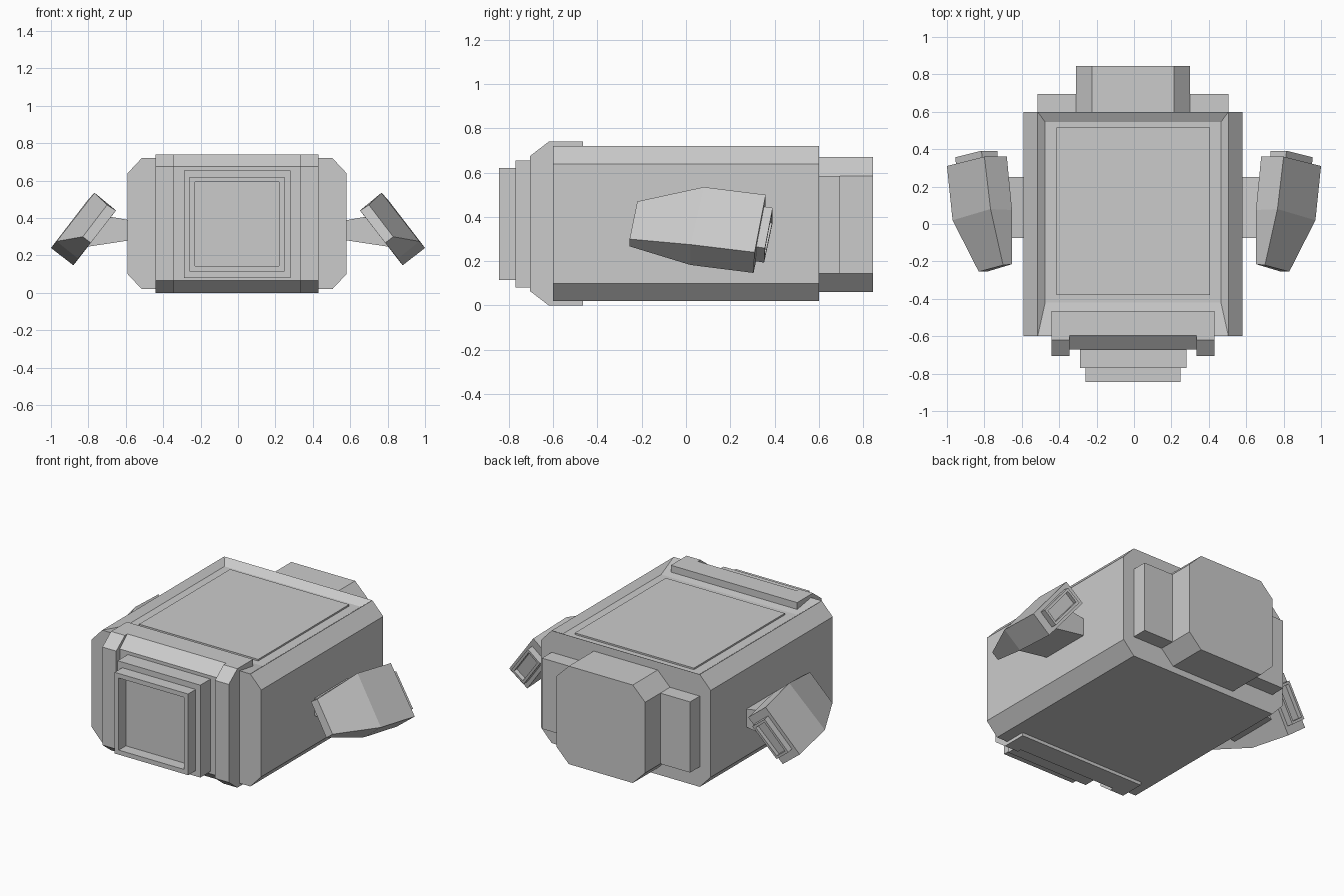
import bpy, bmesh
from mathutils import Vector

old = bpy.data.objects.get("Cube")
if old:
    bpy.data.objects.remove(old, do_unlink=True)

grey = bpy.data.materials.new("light_grey")
grey.use_nodes = True
grey.diffuse_color = (0.6, 0.6, 0.6, 1)
grey.node_tree.nodes["Principled BSDF"].inputs["Base Color"].default_value = (0.6, 0.6, 0.6, 1)

CX = -0.005  # centre line of the body


def finish(name, bm):
    mesh = bpy.data.meshes.new(name)
    bm.to_mesh(mesh)
    bm.free()
    mesh.materials.append(grey)
    obj = bpy.data.objects.new(name, mesh)
    bpy.context.collection.objects.link(obj)
    return obj


def loft(rings):
    """Closed solid through rings of equal point count."""
    bm = bmesh.new()
    vs = [[bm.verts.new(p) for p in ring] for ring in rings]
    n = len(vs[0])
    for a, b in zip(vs, vs[1:]):
        for i in range(n):
            j = (i + 1) % n
            bm.faces.new((a[i], a[j], b[j], b[i]))
    bm.faces.new(vs[0])
    bm.faces.new(vs[-1])
    bmesh.ops.recalc_face_normals(bm, faces=bm.faces)
    bm.normal_update()
    return bm


def box(x0, x1, y0, y1, z0, z1):
    return loft([[(x0, y, z0), (x1, y, z0), (x1, y, z1), (x0, y, z1)] for y in (y0, y1)])


def octagon(hx, z0, z1, cx, cz, y):
    """Chamfered rectangle standing in the xz plane."""
    half = [(hx - cx, z0), (hx, z0 + cz), (hx, z1 - cz), (hx - cx, z1)]
    pts = half + [(-x, z) for x, z in reversed(half)]
    return [(x + CX, y, z) for x, z in pts]


def face_towards(bm, d):
    d = Vector(d)
    return max(bm.faces, key=lambda f: (round(f.normal.dot(d), 2), f.calc_center_median().dot(d)))


def sink(bm, face, margin, depth):
    """Inset a face and push it along its normal with straight walls."""
    bmesh.ops.inset_individual(bm, faces=[face], thickness=margin)
    normal = face.normal.copy()
    bmesh.ops.inset_individual(bm, faces=[face], thickness=0.0)
    for v in face.verts:
        v.co += normal * depth


# Main body with a sloped shallow recess on top
bm = loft([octagon(0.585, 0.02, 0.72, 0.075, 0.08, y) for y in (-0.6, 0.6)])
top = face_towards(bm, (0, 0, 1))
bmesh.ops.inset_individual(bm, faces=[top], thickness=0.04)
for v in top.verts:
    v.co = (CX + (0.47 if v.co.x > CX else -0.47), 0.545 if v.co.y > 0 else -0.42, 0.69)
finish("body", bm)
finish("top_panel", box(CX - 0.41, CX + 0.41, -0.38, 0.515, 0.66, 0.70))


# Front frame: two end posts and a slightly set back middle
def frame_part(name, x0, x1, front, shoulder):
    prof = [(-0.465, 0), (shoulder, 0), (front, 0.065),
            (front, 0.675), (shoulder, 0.74), (-0.465, 0.74)]
    finish(name, loft([[(x, y, z) for y, z in prof] for x in (x0, x1)]))


frame_part("front_frame_right", CX - 0.435, CX - 0.34, -0.705, -0.62)
frame_part("front_frame_left", CX + 0.34, CX + 0.435, -0.705, -0.62)
frame_part("front_frame_middle", CX - 0.34, CX + 0.34, -0.67, -0.595)

# Stepped screen housing with a recessed screen
finish("screen_base", box(CX - 0.285, CX + 0.285, -0.77, -0.64, 0.08, 0.655))
bm = box(CX - 0.253, CX + 0.253, -0.845, -0.75, 0.115, 0.62)
sink(bm, face_towards(bm, (0, -1, 0)), 0.04, -0.07)
finish("screen", bm)

# Back pack and the lower block behind it
finish("back_pack", loft([octagon(0.305, 0.06, 0.67, 0.085, 0.085, y) for y in (0.58, 0.845)]))
finish("back_side_blocks", box(CX - 0.51, CX + 0.51, 0.58, 0.695, 0.145, 0.585))

# Side pods: three slanted rectangular sections, and an arm to the body
front = [(0.83, -0.255, 0.30), (0.787, -0.255, 0.267), (0.653, -0.215, 0.44), (0.70, -0.22, 0.47)]
middle = [(0.97, 0.02, 0.275), (0.855, 0.02, 0.183), (0.652, 0.075, 0.44), (0.767, 0.08, 0.535)]
back = [(1.0, 0.31, 0.24), (0.88, 0.305, 0.147), (0.68, 0.36, 0.405), (0.80, 0.36, 0.50)]
back_mid = sum((Vector(p) for p in back), Vector()) / 4
back_normal = (Vector(back[1]) - Vector(back[0])).cross(Vector(back[2]) - Vector(back[1])).normalized()
if back_normal.y < 0:
    back_normal = -back_normal

for side, s in (("left", 1), ("right", -1)):
    def mirrored(ring):
        return [(p[0] * s, p[1], p[2]) for p in ring]

    finish(side + "_pod", loft([mirrored(r) for r in (front, middle, back)]))

    # Raised end plate with a recess
    rings = [[back_mid + (Vector(p) - back_mid) * 0.7 + back_normal * d for p in back]
             for d in (-0.02, 0.04)]
    bm = loft([mirrored(r) for r in rings])
    sink(bm, face_towards(bm, (back_normal.x * s, back_normal.y, back_normal.z)), 0.022, -0.025)
    finish(side + "_pod_end", bm)

    # Flared arm
    inner = [(0.55, y, z) for y, z in ((-0.075, 0.285), (0.25, 0.285), (0.25, 0.383), (-0.075, 0.383))]
    outer = [(0.815, -0.075, 0.245), (0.815, 0.25, 0.245), (0.70, 0.25, 0.41), (0.70, -0.075, 0.41)]
    finish(side + "_arm", loft([mirrored(inner), mirrored(outer)]))
